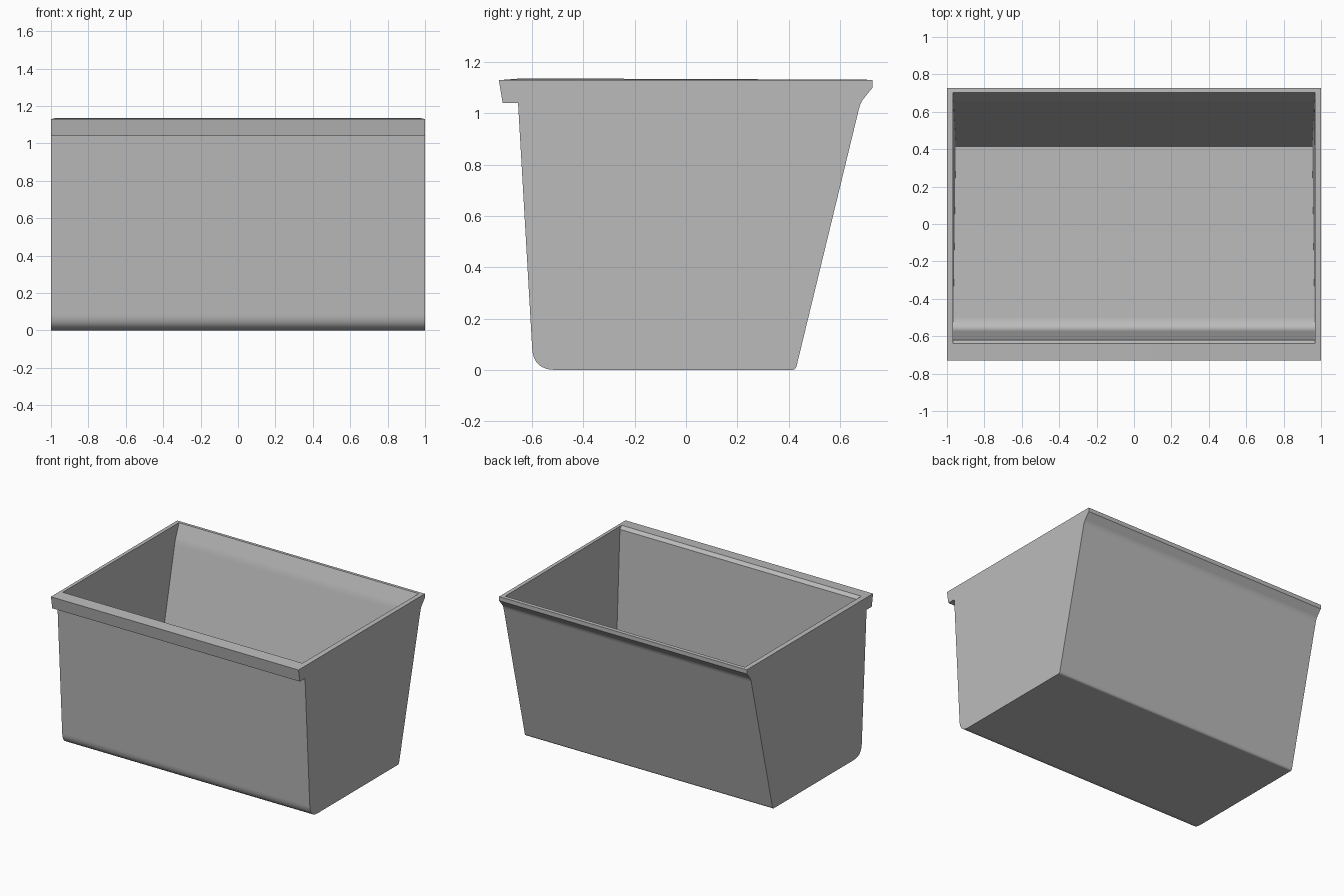
import bpy
import bmesh
import math
from mathutils import Vector

cube = bpy.data.objects.get("Cube")
if cube:
    bpy.data.objects.remove(cube, do_unlink=True)

grey = bpy.data.materials.new("plain grey")
grey.use_nodes = True
colour = (0.5, 0.5, 0.5, 1)
grey.diffuse_color = colour
grey.node_tree.nodes["Principled BSDF"].inputs["Base Color"].default_value = colour


def bend(start, corner, end, steps=8):
    """Rounded corner between two points of a (y, z) profile."""
    a, b, c = Vector(start), Vector(corner), Vector(end)
    points = []
    for i in range(steps + 1):
        t = i / steps
        points.append(tuple(a * (1 - t) ** 2 + b * 2 * t * (1 - t) + c * t ** 2))
    return points


# Outer side profile, from the front lip under the bin to the back lip
outer = [(-0.73, 1.13), (-0.715, 1.04), (-0.655, 1.04)]
outer += bend((-0.6, 0.085), (-0.596, 0), (-0.51, 0))
outer += bend((0.415, 0), (0.428, 0), (0.432, 0.018), 4)
outer += bend((0.675, 1.02), (0.681, 1.043), (0.692, 1.057), 4)
outer += [(0.727, 1.1), (0.727, 1.13)]

# Inner profile of the cavity, in the same direction
inner = [(-0.64, 1.137), (-0.62, 1.115)]
inner += bend((-0.572, 0.11), (-0.568, 0.03), (-0.495, 0.03))
inner += [(0.415, 0.03)]
inner += bend((0.647, 0.99), (0.657, 1.03), (0.672, 1.06), 4)
inner += [(0.702, 1.132)]


def cavity_half_width(y, z):
    """The cavity narrows a little towards the bottom of the back."""
    return 0.968 - 0.015 * (1 - z / 1.13) * max(0, (y + 0.64) / 1.05)


bm = bmesh.new()


def section(profile, side, width):
    return [bm.verts.new((side * width(y, z), y, z)) for y, z in profile]


def skin(left, right):
    for i in range(len(left) - 1):
        bm.faces.new((left[i], left[i + 1], right[i + 1], right[i]))


outer_left, outer_right = [section(outer, s, lambda y, z: 1) for s in (1, -1)]
inner_left, inner_right = [section(inner, s, cavity_half_width) for s in (1, -1)]
skin(outer_left, outer_right)
skin(inner_left, inner_right)

# End walls, inside and out
for wall in (outer_left, outer_right, inner_left, inner_right):
    bm.faces.new(wall)

# Top rim
for out, inn in ((outer_left, inner_left), (outer_right, inner_right)):
    bm.faces.new((out[0], out[-1], inn[-1], inn[0]))
for end in (0, -1):
    bm.faces.new((outer_left[end], outer_right[end], inner_right[end], inner_left[end]))

bmesh.ops.recalc_face_normals(bm, faces=bm.faces[:])
mesh = bpy.data.meshes.new("open_bin")
bm.to_mesh(mesh)
bm.free()
mesh.materials.append(grey)
bin_body = bpy.data.objects.new("open_bin", mesh)
bpy.context.collection.objects.link(bin_body)

# Smooth bends with crisp edges
bpy.context.view_layer.objects.active = bin_body
bin_body.select_set(True)
bpy.ops.object.shade_smooth_by_angle(angle=math.radians(30))
weighted = bin_body.modifiers.new("flat_walls", 'WEIGHTED_NORMAL')
weighted.keep_sharp = True
